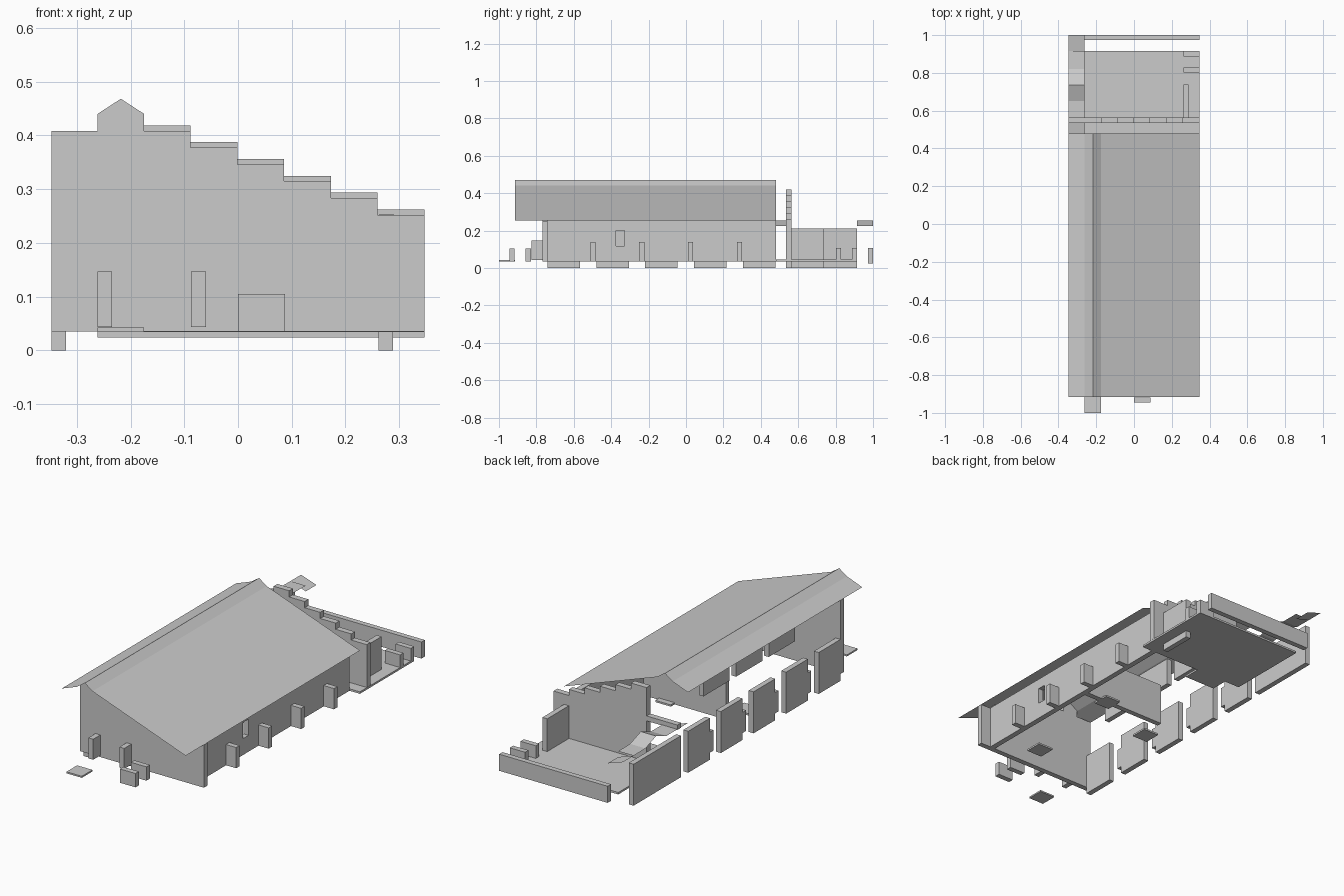
import bpy

M = 0.087          # plan module
T = 0.027          # wall thickness


def mesh(name, verts, faces):
    me = bpy.data.meshes.new(name)
    me.from_pydata(verts, [], faces)
    me.update()
    ob = bpy.data.objects.new(name, me)
    bpy.context.collection.objects.link(ob)
    return ob


def box(name, x0, x1, y0, y1, z0, z1):
    v = [(x, y, z) for x in (x0, x1) for y in (y0, y1) for z in (z0, z1)]
    f = [(0, 1, 3, 2), (4, 6, 7, 5), (0, 4, 5, 1), (2, 3, 7, 6), (0, 2, 6, 4), (1, 5, 7, 3)]
    return mesh(name, v, f)


def profile_wall(name, pts, y0, y1):
    """Extrude an x/z outline along y."""
    n = len(pts)
    v = [(x, y, z) for y in (y0, y1) for x, z in pts]
    f = [tuple(range(n)), tuple(range(2 * n - 1, n - 1, -1))]
    f += [(i, i + n, (i + 1) % n + n, (i + 1) % n) for i in range(n)]
    return mesh(name, v, f)


def sheet(name, pts, y0, y1):
    """Thin open surface from an x/z polyline along y."""
    n = len(pts)
    v = [(x, y, z) for y in (y0, y1) for x, z in pts]
    return mesh(name, v, [(i, i + 1, i + 1 + n, i + n) for i in range(n - 1)])


def steps(lift):
    """Descending stepped outline, left to right."""
    pts = []
    for i in range(6):
        z = 0.4085 - 0.0313 * i + lift
        pts += [(-0.175 + M * i, z), (-0.175 + M * (i + 1), z)]
    return pts


# Main roof with a steeper ridge cap
sheet("main_roof", [(-0.347, 0.408), (-0.261, 0.44), (-0.218, 0.47),
                    (-0.175, 0.44), (0.347, 0.253)], -0.915, 0.48)

# Front gable wall and stepped rear gable wall
profile_wall("front_gable_wall",
             [(-0.347, 0.035), (-0.347, 0.408), (-0.261, 0.408), (-0.261, 0.44),
              (-0.218, 0.468), (-0.175, 0.44)] + steps(0) + [(0.347, 0.035)],
             -0.768, -0.741)
profile_wall("rear_gable_wall", [(-0.175, 0.045)] + steps(0.01) + [(0.347, 0.045)],
             0.535, 0.565)
box("rear_beam", -0.347, -0.175, 0.535, 0.565, 0.25, 0.275)

# Right wall built around its window
X0, X1 = 0.262, 0.29
box("right_wall_front", X0, X1, -0.741, -0.375, 0.035, 0.253)
box("right_wall_rear", X0, X1, -0.33, 0.48, 0.035, 0.253)
box("window_sill_wall", X0, X1, -0.375, -0.33, 0.035, 0.118)
box("window_head_wall", X0, X1, -0.375, -0.33, 0.20, 0.253)
for y in (-0.51, -0.25, 0.01, 0.272):
    box("right_buttress", X1, 0.347, y, y + T, 0.035, 0.14)

# Left wall panels with side tabs
for i in range(5):
    y = -0.741 + 0.2612 * i
    box("left_panel", -0.347, -0.32, y, y + 0.174, 0, 0.21)
    if i:
        box("left_panel_tab", -0.347, -0.32, y - T, y, 0.035, 0.14)
# Upper panels behind the left wall
for i in range(1, 4):
    y = -0.741 + 0.2612 * i
    box("upper_panel", -0.261, -0.235, y - 0.02, y + 0.19, 0.27, 0.41)

# Inner cross wall and loose floor tiles
box("cross_wall", -0.2, X0, -0.06, -0.033, 0.035, 0.25)
for x, y in ((0.04, -0.655), (0.087, -0.09), (-0.261, -0.216)):
    box("floor_tile", x, x + M, y, y + M, 0.035, 0.044)

# Front porch: buttresses, step plate and low walls
for x in (-0.261, -0.087):
    box("front_buttress", x, x + T, -0.825, -0.768, 0.043, 0.147)
box("front_step", -0.261, -0.175, -1.0, -0.915, 0.034, 0.042)
for y in (-0.945, -0.857):
    box("porch_low_wall", 0, M, y, y + T, 0.035, 0.105)

# Rear yard floor and walls
box("yard_floor", -0.261, 0.347, 0.48, 0.915, 0.034, 0.044)
box("yard_floor_extension", -0.175, 0.0, 0.392, 0.48, 0.034, 0.044)
box("yard_left_wall", -0.347, -0.32, 0.535, 0.915, 0, 0.21)
box("yard_right_wall", 0.261, 0.288, 0.565, 0.738, 0, 0.21)
box("yard_back_wall", -0.261, 0.347, 0.973, 1.0, 0.024, 0.108)
for y in (0.802, 0.888):
    box("yard_low_wall", 0.261, 0.347, y, y + T, 0.044, 0.108)

# Small gallery roofs over the yard's left side
for y0, y1 in ((0.48, 0.535), (0.915, 1.0)):
    sheet("gallery_roof", [(-0.347, 0.253), (-0.261, 0.224)], y0, y1)
line = [(0.565, 0.253), (0.652, 0.253), (0.735, 0.284), (0.82, 0.254), (0.915, 0.253)]
v = [(x, y, z) for x in (-0.347, -0.261) for y, z in line]
mesh("gallery_gable_roof", v, [(i, i + 5, i + 6, i + 1) for i in range(4)])
